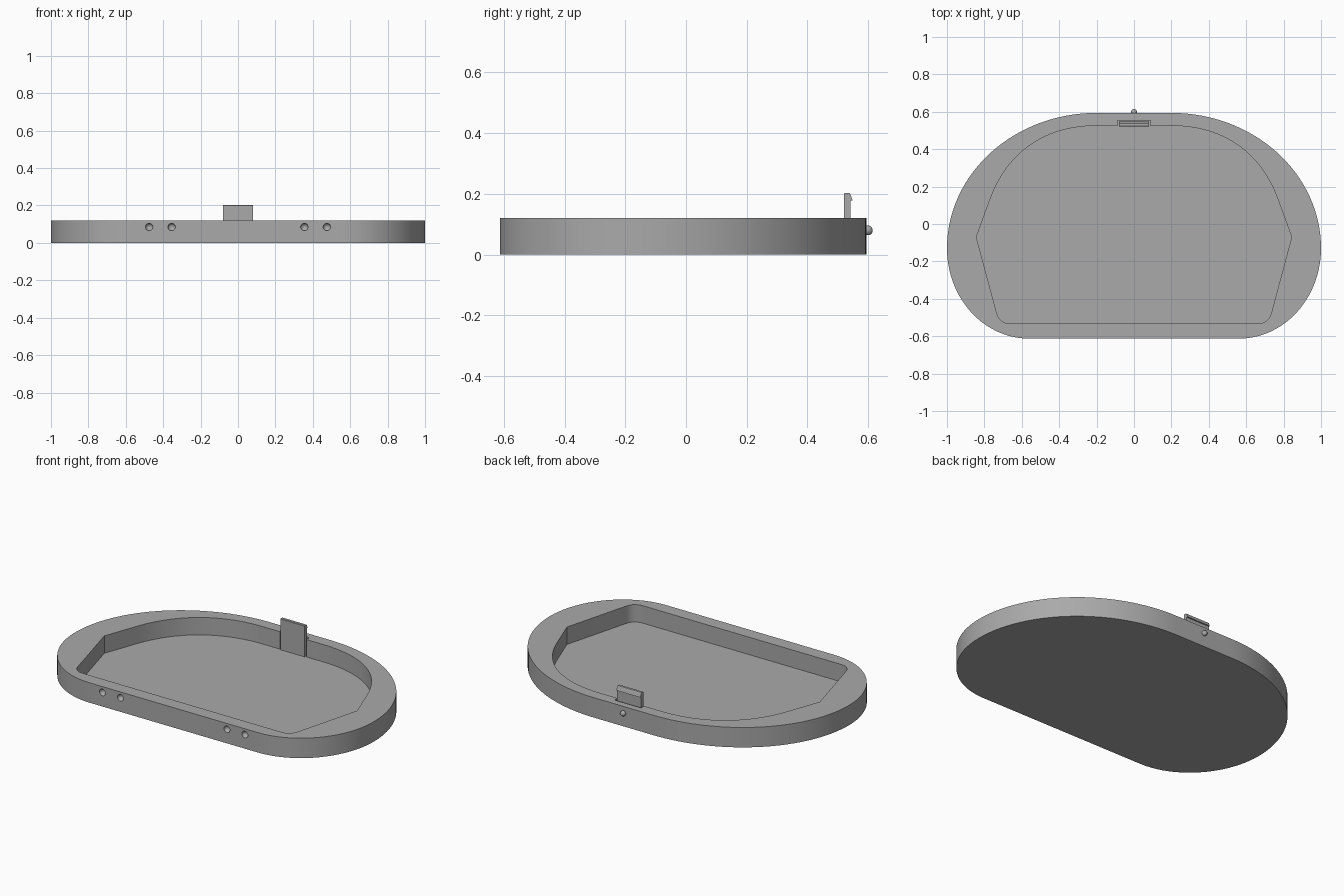
import bpy, bmesh, math
from mathutils import Vector, Matrix
from mathutils.geometry import interpolate_bezier

if "Cube" in bpy.data.objects:
    bpy.data.objects.remove(bpy.data.objects["Cube"], do_unlink=True)

HEIGHT, FLOOR = 0.12, 0.015

grey = bpy.data.materials.new("plain grey")
grey.use_nodes = True
colour = (0.4, 0.4, 0.4, 1)
grey.diffuse_color = colour
grey.node_tree.nodes["Principled BSDF"].inputs["Base Color"].default_value = colour


def finish(name, bm):
    bmesh.ops.recalc_face_normals(bm, faces=bm.faces[:])
    mesh = bpy.data.meshes.new(name)
    bm.to_mesh(mesh)
    bm.free()
    obj = bpy.data.objects.new(name, mesh)
    bpy.context.collection.objects.link(obj)
    mesh.materials.append(grey)
    return obj


def prism(name, outline, offset, push):
    """Extrude a closed outline of 3D points along a vector."""
    bm = bmesh.new()
    face = bm.faces.new([bm.verts.new(Vector(p) + Vector(offset)) for p in outline])
    moved = bmesh.ops.extrude_face_region(bm, geom=[face])["geom"]
    bmesh.ops.translate(bm, vec=push, verts=[v for v in moved if isinstance(v, bmesh.types.BMVert)])
    return finish(name, bm)


def ball(name, centre, radius):
    bm = bmesh.new()
    bmesh.ops.create_uvsphere(bm, u_segments=24, v_segments=16, radius=radius,
                              matrix=Matrix.Translation(centre))
    return finish(name, bm)


def ellipse(cx, cy, rx, ry, start, end, steps):
    angles = [math.radians(start + (end - start) * i / steps) for i in range(steps + 1)]
    return [(cx + rx * math.cos(a), cy + ry * math.sin(a), 0) for a in angles]


def bezier(a, b, c, d, steps):
    return [tuple(p) for p in interpolate_bezier(*[Vector((*q, 0)) for q in (a, b, c, d)], steps)]


def mirrored(half):
    return half + [(-x, y, z) for x, y, z in reversed(half)]


def smooth(obj):
    bpy.ops.object.select_all(action="DESELECT")
    obj.select_set(True)
    bpy.context.view_layer.objects.active = obj
    bpy.ops.object.shade_smooth_by_angle(angle=math.radians(25))


def cut(obj, cutter):
    mod = obj.modifiers.new("cut", "BOOLEAN")
    mod.operation, mod.solver, mod.object = "DIFFERENCE", "EXACT", cutter
    bpy.context.view_layer.objects.active = obj
    bpy.ops.object.modifier_apply(modifier=mod.name)
    bpy.data.objects.remove(cutter, do_unlink=True)


# Tray body: flat front and back, rounded sides
outer = mirrored(ellipse(0.56, -0.13, 0.44, 0.483, -90, 0, 20)
                 + ellipse(0.2, -0.13, 0.8, 0.724, 0, 90, 32)[1:])
tray = prism("tray", outer, (0, 0, 0), (0, 0, HEIGHT))

# Pocket: rounded front corners, angled sides, arched back
pocket = mirrored(ellipse(0.665, -0.463, 0.07, 0.07, -90, -14, 8) + [(0.843, -0.07, 0)]
                  + bezier((0.77, 0.13), (0.68, 0.38), (0.48, 0.525), (0.2, 0.525), 28))
cut(tray, prism("pocket_cutter", pocket, (0, 0, FLOOR), (0, 0, HEIGHT)))

# Slot behind the clip
slot = [(-0.088, 0.5, 0), (0.088, 0.5, 0), (0.088, 0.554, 0), (-0.088, 0.554, 0)]
cut(tray, prism("slot_cutter", slot, (0, 0, FLOOR), (0, 0, HEIGHT)))

# Shallow round sockets in the front edge
for x in (-0.475, -0.355, 0.355, 0.475):
    cut(tray, ball("socket_cutter", (x, -0.613, 0.085), 0.02))
smooth(tray)

# Upright clip with a small hook at the top
clip = [(0, 0.52, FLOOR), (0, 0.541, FLOOR), (0, 0.541, 0.178), (0, 0.549, 0.178),
        (0, 0.541, 0.2), (0, 0.537, 0.203), (0, 0.523, 0.203), (0, 0.52, 0.2)]
prism("clip", clip, (-0.08, 0, 0), (0.16, 0, 0))

# Bump on the back edge
smooth(ball("back_bump", (0, 0.599, 0.08), 0.016))
